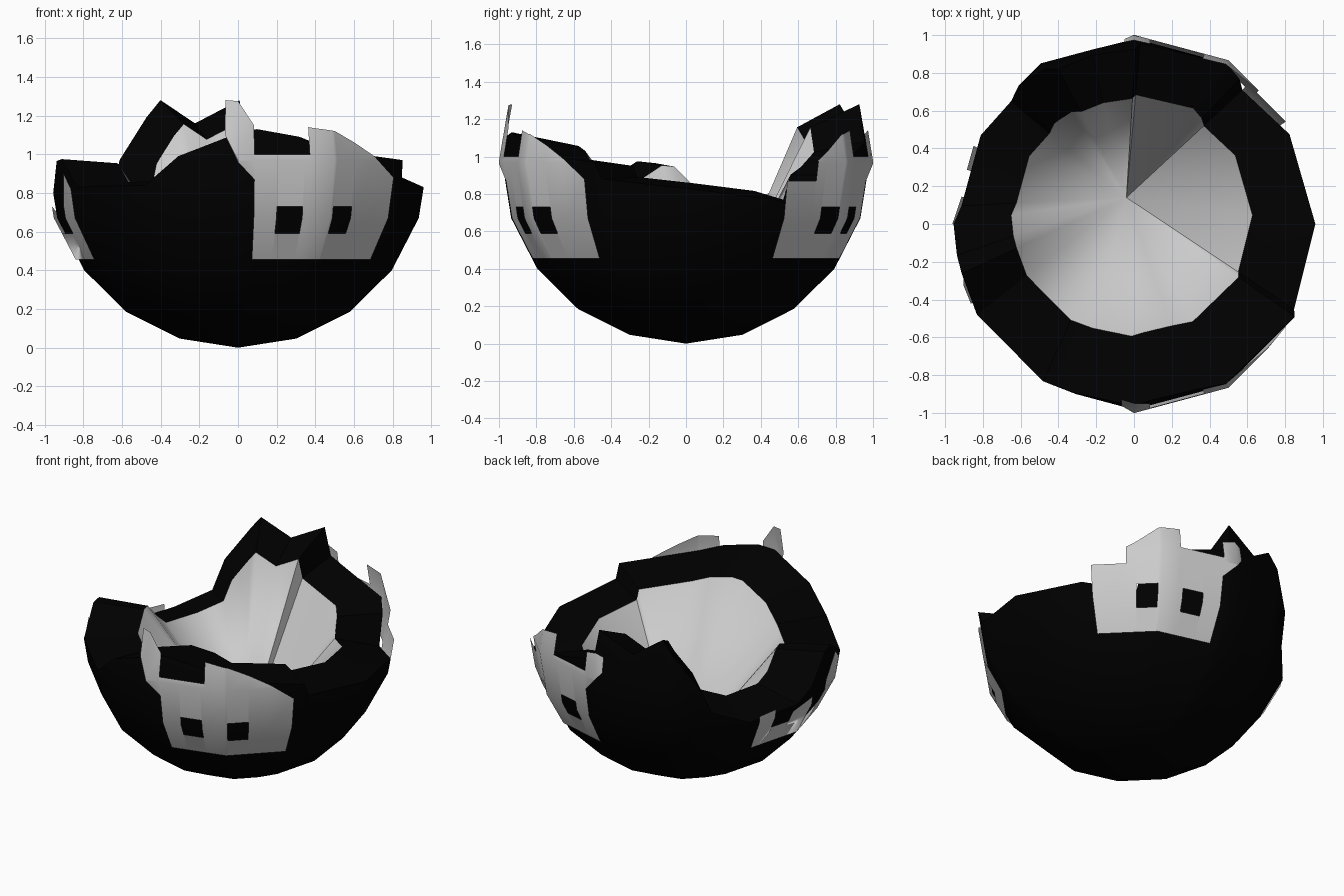
import bpy, bmesh, math
from mathutils import Vector

if "Cube" in bpy.data.objects:
    bpy.data.objects.remove(bpy.data.objects["Cube"])

R = 0.97
RINGS = [(R * math.sin(math.radians(18 * i)), R - R * math.cos(math.radians(18 * i)))
         for i in range(11)]
APEX = Vector((-0.04, 0.14, 0.10))     # bottom of the hollow
FOCUS = Vector((-0.04, 0.14, 0.91))    # rim narrows towards this point


def radius(z):
    for (r0, z0), (r1, z1) in zip(RINGS, RINGS[1:]):
        if z <= z1:
            return r0 + (r1 - r0) * (z - z0) / (z1 - z0)
    return 0


def on_shell(az, z, grow=1.013):
    # point on the 12-sided low-poly sphere
    k = math.cos(math.radians(15)) / math.cos(math.radians(az % 30 - 15))
    r = radius(z) * grow * k
    a = math.radians(az)
    return Vector((r * math.cos(a), r * math.sin(a), z))


def finish(name, bm, mat=None, angle=30):
    bmesh.ops.remove_doubles(bm, verts=bm.verts, dist=0.0005)
    bmesh.ops.recalc_face_normals(bm, faces=bm.faces)
    me = bpy.data.meshes.new(name)
    bm.to_mesh(me)
    bm.free()
    ob = bpy.data.objects.new(name, me)
    bpy.context.collection.objects.link(ob)
    if mat:
        me.materials.append(mat)
    bpy.ops.object.select_all(action='DESELECT')
    ob.select_set(True)
    bpy.context.view_layer.objects.active = ob
    bpy.ops.object.shade_smooth_by_angle(angle=math.radians(angle))
    return ob


def skin(bm, rows):
    # closed bands of faces between successive loops
    loops = [[bm.verts.new(p) for p in row] for row in rows]
    n = len(rows[0])
    for lo, hi in zip(loops, loops[1:]):
        for i in range(n):
            j = (i + 1) % n
            bm.faces.new((lo[i], lo[j], hi[j], hi[i]))
    return loops


black = bpy.data.materials.new("black")
black.diffuse_color = (0, 0, 0, 1)
black.use_nodes = True
black.node_tree.nodes["Principled BSDF"].inputs["Base Color"].default_value = black.diffuse_color

# Jagged rim: azimuth in degrees, height
RIM = [(0, .83), (30, .77), (51, .70), (54, .90), (60, .96), (88, 1.08), (89.5, 1.28),
       (104, 1.16), (116, 1.28), (120, 1.19), (130, .97), (135, .78), (150, .69),
       (174, .70), (180, .80), (190, .965), (196, .975), (210, .83), (240, .84),
       (251, .99), (270, 1.11), (276, 1.13), (290, 1.09), (300, 1.02), (330, .97),
       (332, .88)]
outer = [on_shell(a, z) for a, z in RIM]
inner = [FOCUS + (p - FOCUS) * 0.667 for p in outer]

# Black outer shell with its thick broken rim
bm = bmesh.new()
rows = [[on_shell(a, min(z, rz)) for a, z in RIM] for _, rz in RINGS[1:6]]
loops = skin(bm, rows + [outer, inner])
pole = bm.verts.new((0, 0, 0))
for i, v in enumerate(loops[0]):
    bm.faces.new((pole, loops[0][(i + 1) % len(RIM)], v))
finish("outer_shell", bm, black)

# Grey hollow: a cone from the inner rim down to the apex
bm = bmesh.new()
tip = bm.verts.new(APEX)
ring = [bm.verts.new(p) for p in inner]
for i, v in enumerate(ring):
    bm.faces.new((tip, v, ring[(i + 1) % len(ring)]))
ob = finish("inner_hollow", bm, None, 60)
if ob.data.polygons[0].normal.z < 0:
    ob.data.flip_normals()


def panel(name, base, sign, strips):
    # strips: (angle0, angle1, bottom0, bottom1, top0, top1)
    bm = bmesh.new()
    for a0, a1, b0, b1, t0, t1 in strips:
        cuts = [c for c in (0, 30) if a0 < c < a1]
        stops = [a0] + cuts + [a1]
        for s, e in zip(stops, stops[1:]):
            cols = []
            for a in (s, e):
                f = (a - a0) / (a1 - a0)
                b, t = b0 + (b1 - b0) * f, t0 + (t1 - t0) * f
                zs = [b] + [min(max(z, b), t) for _, z in RINGS[4:6]] + [t]
                cols.append([bm.verts.new(on_shell(base + sign * a, z, 1.032)) for z in zs])
            for k in range(3):
                bm.faces.new((cols[0][k], cols[1][k], cols[1][k + 1], cols[0][k + 1]))
    ob = finish(name, bm)
    c = ob.data.polygons[0]
    if c.normal.x * c.center.x + c.normal.y * c.center.y < 0:
        ob.data.flip_normals()


# Grey cladding panels with two window openings
BODY = [(5, 12.5, .455, .455, 1.0, 1.0),
        (12.5, 21, .455, .455, .59, .59), (12.5, 21, .73, .73, 1.0, 1.0),
        (21, 22.5, .455, .455, 1.0, 1.0), (22.5, 31, .455, .455, 1.14, 1.12),
        (31, 39, .455, .455, .59, .59)]
panel("front_panel", -90, 1, BODY + [(31, 39, .73, .73, 1.12, 1.06),
                                     (39, 47, .455, .455, 1.06, .99),
                                     (47, 56, .455, .455, .99, .88),
                                     (-4, 0, 1.1, .96, 1.28, 1.275),
                                     (0, 5, .96, .87, 1.275, 1.15)])
panel("back_panel", 90, -1, BODY + [(31, 39, .73, .73, 1.12, 1.02),
                                    (39, 43, .455, .455, 1.02, .98),
                                    (43, 56, .455, .455, .87, .87),
                                    (-3, 0, 1.02, .96, 1.12, 1.14),
                                    (0, 5, .96, .87, 1.14, 1.12)])
panel("left_panel", 180, 1, [(-26, -18, .455, .455, .72, .73),
                             (-18, -9, .455, .455, .59, .59),
                             (-9, 0, .455, .455, .67, .73),
                             (0, 14, .455, .455, .59, .59),
                             (14, 20, .455, .455, .74, .9),
                             (20, 26, .455, .455, .9, .82)])
